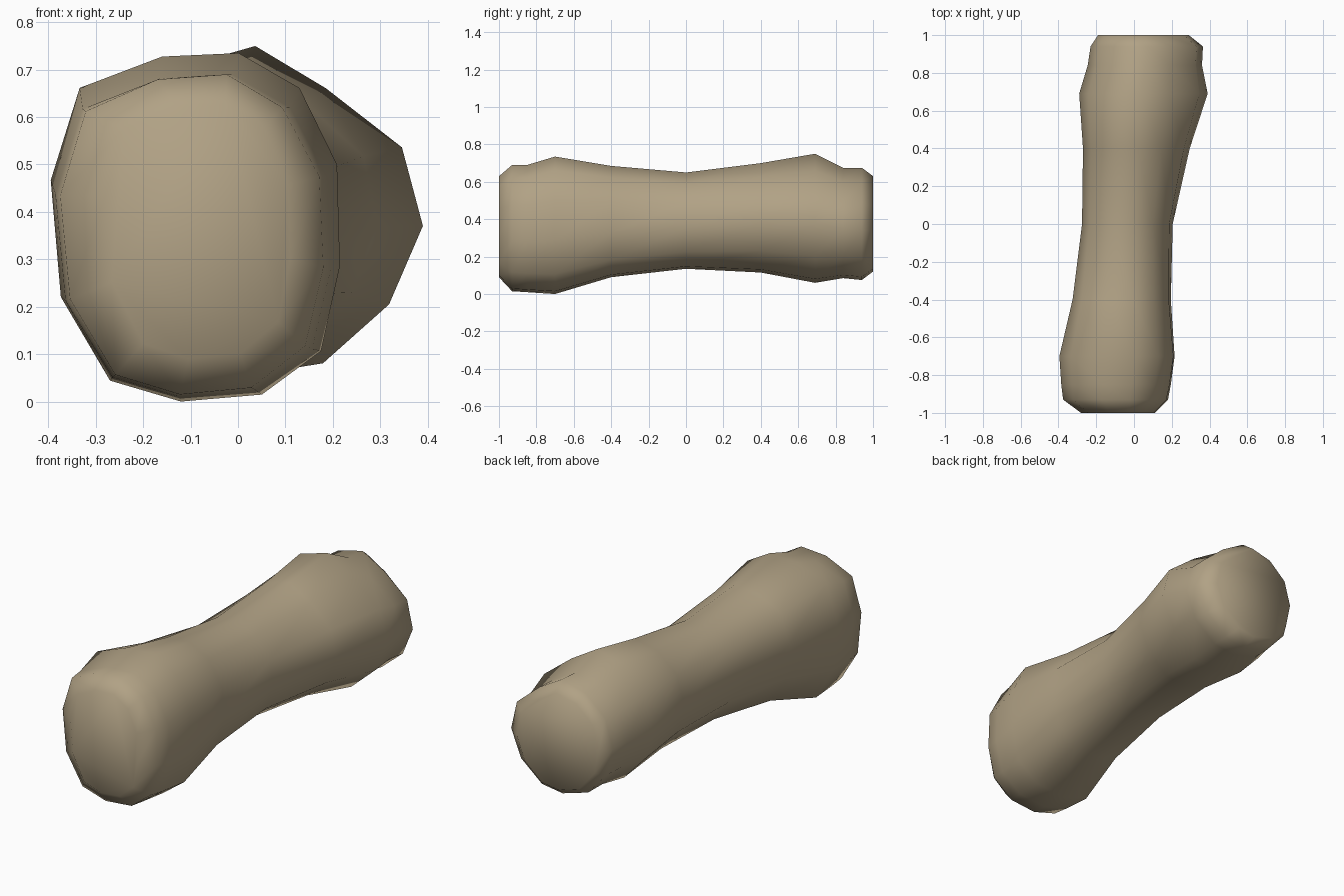
import bpy, bmesh

if "Cube" in bpy.data.objects:
    bpy.data.objects.remove(bpy.data.objects["Cube"])

# Unit cross-sections: squarish at the front end, lopsided diamond at the back
FRONT = [(1, -.22), (.98, .36), (.72, .8), (.3, 1), (-.23, .98), (-.8, .8),
         (-1, .27), (-.93, -.4), (-.59, -.88), (-.1, -1), (.46, -.96), (.87, -.71)]
BACK = [(1, -.1), (.87, .38), (.4, .74), (-.04, 1), (-.5, .87), (-.86, .5),
        (-1, 0), (-.88, -.45), (-.5, -.85), (0, -1), (.38, -.94), (.79, -.58)]
SIDES = len(FRONT)

# Stations along the shaft: y, x min, x max, z min, z max, blend towards back
stations = [
    (-1.00, -0.28, 0.11, 0.09, 0.63, 0),
    (-0.93, -0.375, 0.18, 0.015, 0.69, 0.1),
    (-0.85, -0.385, 0.195, 0.01, 0.69, 0.05),
    (-0.70, -0.395, 0.215, 0.00, 0.735, 0),
    (-0.40, -0.325, 0.195, 0.09, 0.685, 0.2),
    (0.00, -0.275, 0.205, 0.135, 0.65, 0.5),
    (0.40, -0.27, 0.295, 0.115, 0.70, 0.8),
    (0.69, -0.29, 0.39, 0.06, 0.75, 1),
    (0.84, -0.245, 0.36, 0.085, 0.675, 0.85),
    (0.94, -0.23, 0.365, 0.075, 0.675, 0.85),
    (1.00, -0.19, 0.29, 0.12, 0.63, 0.8),
]

bm = bmesh.new()
rings = []
for y, x0, x1, z0, z1, t in stations:
    unit = [(a[0] + (b[0] - a[0]) * t, a[1] + (b[1] - a[1]) * t)
            for a, b in zip(FRONT, BACK)]
    us, vs = zip(*unit)
    # Stretch the blended outline to fill the station's box exactly
    rings.append([bm.verts.new((
        x0 + (x1 - x0) * (u - min(us)) / (max(us) - min(us)), y,
        z0 + (z1 - z0) * (v - min(vs)) / (max(vs) - min(vs)))) for u, v in unit])

# Shaft sides
for a, b in zip(rings, rings[1:]):
    for i in range(SIDES):
        j = (i + 1) % SIDES
        bm.faces.new((a[i], a[j], b[j], b[i]))

# Flat end caps
bm.faces.new(rings[0])
bm.faces.new(rings[-1])
bmesh.ops.recalc_face_normals(bm, faces=bm.faces)
for f in bm.faces:
    f.smooth = True

mesh = bpy.data.meshes.new("bone_segment")
bm.to_mesh(mesh)
bm.free()

mat = bpy.data.materials.new("tan bone")
mat.diffuse_color = (0.44, 0.36, 0.235, 1)
mat.use_nodes = True
mat.node_tree.nodes["Principled BSDF"].inputs["Base Color"].default_value = mat.diffuse_color
mesh.materials.append(mat)
bpy.context.collection.objects.link(bpy.data.objects.new("bone_segment", mesh))
